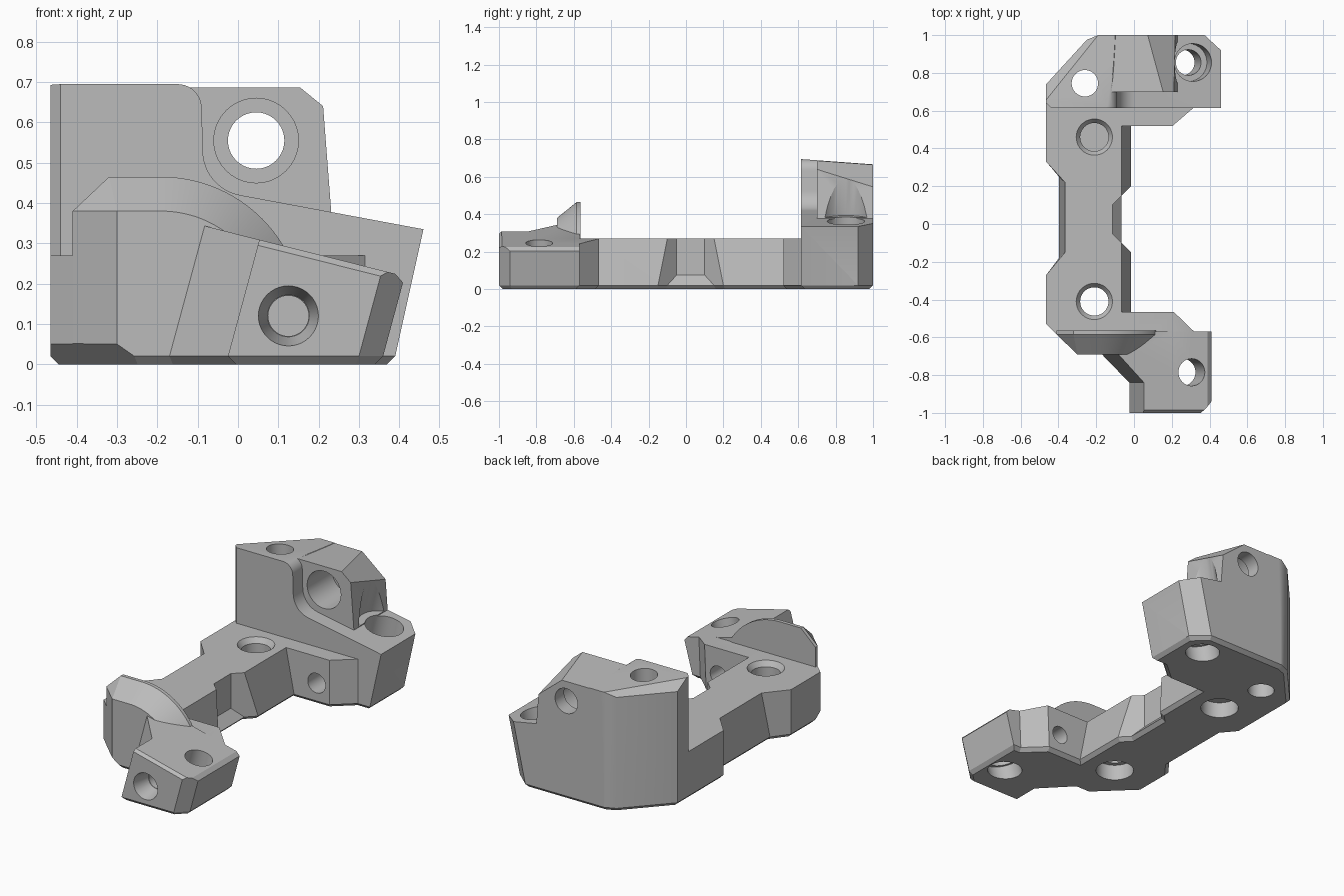
import bpy, bmesh, math
from mathutils import Vector

if "Cube" in bpy.data.objects:
    bpy.data.objects.remove(bpy.data.objects["Cube"], do_unlink=True)

grey = bpy.data.materials.new("plain_grey")
grey.use_nodes = True
grey.diffuse_color = (0.5, 0.5, 0.5, 1)
grey.node_tree.nodes["Principled BSDF"].inputs["Base Color"].default_value = (0.5, 0.5, 0.5, 1)


def make(name, bm):
    bmesh.ops.recalc_face_normals(bm, faces=bm.faces)
    mesh = bpy.data.meshes.new(name)
    bm.to_mesh(mesh)
    bm.free()
    mesh.materials.append(grey)
    ob = bpy.data.objects.new(name, mesh)
    bpy.context.collection.objects.link(ob)
    return ob


def loft(lower, upper):
    """Closed solid between two matching loops of 3D points."""
    bm = bmesh.new()
    a = [bm.verts.new(p) for p in lower]
    b = [bm.verts.new(p) for p in upper]
    bm.faces.new(a)
    bm.faces.new(b)
    for i in range(len(a)):
        j = (i + 1) % len(a)
        bm.faces.new((a[i], a[j], b[j], b[i]))
    bmesh.ops.recalc_face_normals(bm, faces=bm.faces)
    return bm


def prism(plan, z0, z1, lean=0.0):
    return loft([(x, y, z0) for x, y in plan],
                [(x + lean * (z1 - z0), y, z1) for x, y in plan])


def extrude_y(profile, y0, y1):
    return loft([(x, y0, z) for x, z in profile], [(x, y1, z) for x, z in profile])


def hull(points):
    bm = bmesh.new()
    for p in points:
        bm.verts.new(p)
    bmesh.ops.convex_hull(bm, input=bm.verts)
    bmesh.ops.delete(bm, geom=[v for v in bm.verts if not v.link_faces], context="VERTS")
    return bm


def shrink(plan, d):
    """Move every side of a counter-clockwise outline inwards by d."""
    pts = [Vector(p) for p in plan]
    out = []
    for i, p in enumerate(pts):
        e, f = (p - pts[i - 1]).normalized(), (pts[(i + 1) % len(pts)] - p).normalized()
        n, m = Vector((-e.y, e.x)), Vector((-f.y, f.x))
        out.append(p + (n + m) * (d / (1 + n.dot(m))))
    return out


def cut(bm, inside, a, b, c):
    """Slice along the plane through a, b, c and keep the side of the inside point."""
    a, b, c = Vector(a), Vector(b), Vector(c)
    n = (b - a).cross(c - a).normalized()
    if n.dot(Vector(inside) - a) > 0:
        n = -n
    bmesh.ops.bisect_plane(bm, geom=bm.verts[:] + bm.edges[:] + bm.faces[:], dist=1e-5,
                           plane_co=a, plane_no=n, clear_outer=True)
    bmesh.ops.holes_fill(bm, edges=bm.edges[:], sides=0)


def arc(cx, cz, r, a0, a1, n):
    return [(cx + r * math.cos(math.radians(a0 + (a1 - a0) * i / n)),
             cz + r * math.sin(math.radians(a0 + (a1 - a0) * i / n))) for i in range(n + 1)]


def combine(target, tool, op):
    mod = target.modifiers.new("join", "BOOLEAN")
    mod.operation, mod.object, mod.solver = op, tool, "EXACT"
    bpy.context.view_layer.objects.active = target
    bpy.ops.object.modifier_apply(modifier=mod.name)
    bpy.data.objects.remove(tool, do_unlink=True)


def drill(target, p0, p1, r0, r1=None):
    p0, p1 = Vector(p0), Vector(p1)
    bm = bmesh.new()
    bmesh.ops.create_cone(bm, cap_ends=True, segments=40, radius1=r0,
                          radius2=r0 if r1 is None else r1, depth=(p1 - p0).length)
    rot = (p1 - p0).to_track_quat("Z", "Y").to_matrix().to_4x4()
    bmesh.ops.transform(bm, matrix=rot, verts=bm.verts)
    bmesh.ops.translate(bm, vec=(p0 + p1) / 2, verts=bm.verts)
    combine(target, make("cutter", bm), "DIFFERENCE")


B = 0.02   # height of the bottom chamfer

# Base plate, chamfered towards the bottom
outline = [(-.465, .74), (-.465, .33), (-.397, .25), (-.397, -.18), (-.465, -.27), (-.465, -.53),
           (-.3, -.69), (-.17, -.69), (-.025, -.84), (-.025, -1), (.3, -1), (.36, -.94),
           (.36, -.57), (.31, -.57), (.2, -.465), (-.015, -.465), (-.015, -.15), (-.065, -.1),
           (-.065, .15), (-.015, .2), (-.015, .52), (.2, .52), (.31, .615), (.39, .615),
           (.39, .92), (.3, 1), (-.19, 1), (-.25, .975)]
body = make("bracket_body", loft([(x, y, 0) for x, y in shrink(outline, B)],
                                 [(x, y, B) for x, y in outline]))
parts = []

# Connecting bar: waisted on one side, sloped wall on the other
left = [(-.465, .7), (-.465, .33), (-.397, .25), (-.397, -.18), (-.465, -.27), (-.465, -.53), (-.38, -.6125)]
left_top = [(x + .032, y + math.copysign(.03, -y)) if x == -.397 else (x, y) for x, y in left]
low = left + [(-.015, -.6125), (-.015, .7)]
top = left_top + [(-.065, -.6125), (-.065, .7)]
parts.append(make("bar", loft([(x, y, B) for x, y in low], [(x, y, .27) for x, y in top])))

# Necks leading from the bar to both ends
slope = [(-.09, 0, .345), (.4, 0, .222), (.4, 1, .222)]
neck = prism([(-.2, -.465), (-.2, -.57), (.31, -.57), (.2, -.465)], B, .27, .04)
cut(neck, (0, -.5, .1), *slope)
parts.append(make("front_neck", neck))
parts.append(make("back_neck", prism([(-.2, .52), (.205, .52), (.315, .615), (.315, .7), (-.2, .7)], B, .27)))

# Front foot: leaning prism under a sloped top
foot = prism([(-.17, -.57), (-.17, -.69), (-.025, -.84), (-.025, -1), (.3, -1),
              (.36, -.94), (.36, -.57)], B, .5, .27)
inside = (.1, -.75, .1)
cut(foot, inside, *slope)
cut(foot, inside, (.39, 0, .2245), (.39, 1, .2245), (.409, 0, .203))
cut(foot, inside, (.05, -.985, .31), (.4, -.985, .222), (.05, -1, .295))
parts.append(make("front_foot", foot))

# Rounded fin with a chamfered front
rear = [(.115, B), (-.41, B), (-.41, .38), (-.32, .465)] + arc(-.19, .112, .353, 90, 30, 20)
front = [(0, B), (-.3, B), (-.3, .38)] + arc(-.19, .112, .268, 90, 40, 20)
parts.append(make("fin", hull([(x, y, z) for y in (-.565, -.585) for x, z in rear]
                              + [(x, -.69, z) for x, z in front])))

# Back block: stepped front profile and a plain rear slab
inside = (0, .8, .2)
profile = ([(-.465, B), (.39, B), (.46, .335)] + arc(.025, .53, .112, 260, 180, 12)
           + arc(-.15, .635, .06, 0, 90, 10) + [(-.465, .695)])
block = extrude_y(profile, .615, 1)
slab = extrude_y([(-.17, .1), (.2, .1), (.245, .2), (.205, .72), (-.17, .72)], .7, 1)
cut(block, inside, (0, .615, .695), (1, .615, .695), (0, 1, .667))
cut(slab, inside, (0, .615, .693), (1, .615, .693), (0, 1, .665))
cut(slab, inside, (.07, 1, .667), (.15, .7, .69), (.22, 1, .545))
cut(block, inside, (-.465, .74, 0), (-.25, .975, 0), (-.25, .975, 1))
cut(block, inside, (-.19, 1, 0), (-.25, .975, 0), (-.25, .975, 1))
cut(block, inside, (-.465, .655, .693), (-.19, 1, .667), (-.465, .74, .645))
cut(block, inside, (-.465, .64, 0), (-.44, .615, 0), (-.44, .615, 1))
cut(block, inside, (.3, 1, B), (.39, .92, B), (.46, .92, .335))
parts += [make("back_block", block), make("back_slab", slab)]

for part in parts:
    combine(body, part, "UNION")

# Notch in the bar, flared at the bottom
notch = [(x, y, z) for x, z in ((-.115, .075), (-.115, .4), (-.065, B), (.1, B), (.1, .4))
         for y in (-.165 - x, .215 + x)]
combine(body, make("cutter", hull(notch)), "DIFFERENCE")

# Larger bottom chamfer under the front corner
wedge = [(-.1, .15), (.08, -.03), (-.1, -.03)]
ends = [[(x + .7 * d, y + .71 * d, z) for d, z in wedge] for x, y in ((-.6, -.399), (-.2, -.787))]
combine(body, make("cutter", loft(*ends)), "DIFFERENCE")

# Screw holes through the bar, countersunk above and counterbored below
for y in (.46, -.41):
    drill(body, (-.21, y, -.1), (-.21, y, .4), .075)
    drill(body, (-.21, y, .235), (-.21, y, .285), .07, .107)
    drill(body, (-.21, y, -.1), (-.21, y, .09), .1)

# Upright hole and stepped cross hole in the back block
drill(body, (-.26, .745, -.1), (-.26, .745, .9), .07)
drill(body, (.045, .6, .555), (.045, .92, .555), .105)
drill(body, (.045, .8, .555), (.045, 1.1, .555), .07)


# Leaning holes in the ledge and the foot
def lean(x, y, z, k, dz):
    return (x + k * dz, y, z + dz)


ledge = (.312, .855, .363, .2)
drill(body, lean(*ledge, .003), lean(*ledge, .5), .14)
drill(body, lean(*ledge, -.12), lean(*ledge, .1), .1)
drill(body, lean(*ledge, -.5), lean(*ledge, .1), .068)
drill(body, lean(*ledge, -.5), lean(*ledge, -.29), .09)
toe = (.305, -.785, .245, .26)
drill(body, lean(*toe, -.4), lean(*toe, .1), .072)
drill(body, lean(*toe, -.4), lean(*toe, -.19), .09)

# Cross holes through the foot and into the back neck
drill(body, (.125, -1.02, .12), (.125, -.9, .12), .079, .052)
drill(body, (.125, -1.1, .12), (.125, -.4, .12), .05)
drill(body, (.125, .45, .12), (.125, .8, .12), .055)

# Soft shading on the round surfaces only
bpy.ops.object.select_all(action="DESELECT")
body.select_set(True)
bpy.context.view_layer.objects.active = body
bpy.ops.object.shade_smooth_by_angle(angle=math.radians(25))
